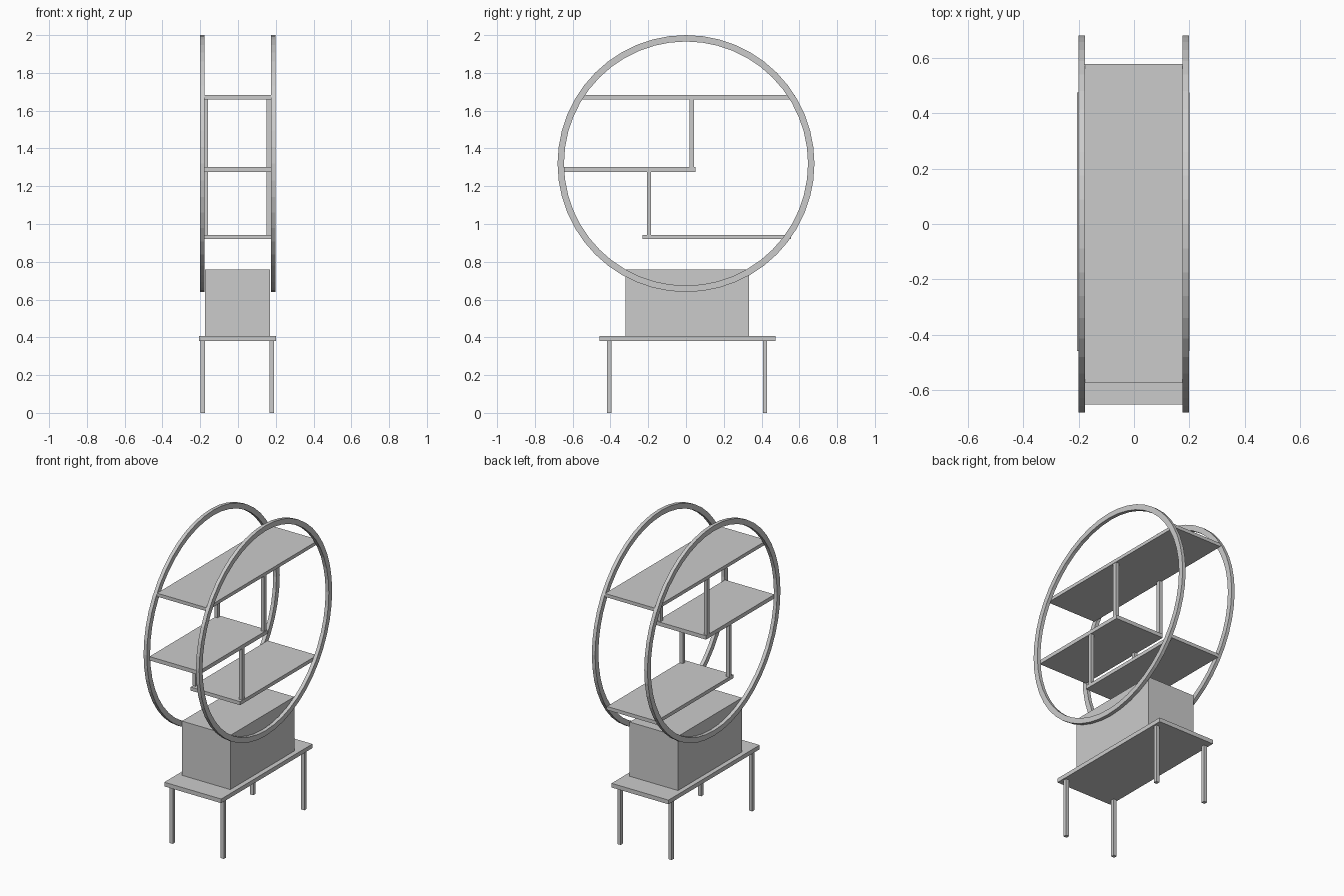
import bpy, bmesh, math
from mathutils import Matrix

if "Cube" in bpy.data.objects:
    bpy.data.objects.remove(bpy.data.objects["Cube"])


def box(name, x, y, z):
    """Box from (min, max) ranges on each axis."""
    bm = bmesh.new()
    bmesh.ops.create_cube(bm, size=1)
    for v in bm.verts:
        v.co = [(r[0] + r[1]) / 2 + c * (r[1] - r[0]) for r, c in zip((x, y, z), v.co)]
    return finish(name, bm)


def finish(name, bm):
    bmesh.ops.recalc_face_normals(bm, faces=bm.faces)
    mesh = bpy.data.meshes.new(name)
    bm.to_mesh(mesh)
    bm.free()
    ob = bpy.data.objects.new(name, mesh)
    bpy.context.collection.objects.link(ob)
    return ob


def ring(name, x0, x1, zc, r_in, r_out, n=48):
    """Flat hoop with a rectangular section, standing in the yz plane."""
    bm = bmesh.new()
    loops = []
    for i in range(n):
        a = 2 * math.pi * i / n
        loops.append([bm.verts.new((x, r * math.cos(a), zc + r * math.sin(a)))
                      for x, r in ((x0, r_in), (x1, r_in), (x1, r_out), (x0, r_out))])
    for i in range(n):
        a, b = loops[i], loops[(i + 1) % n]
        for k in range(4):
            m = (k + 1) % 4
            bm.faces.new((a[k], a[m], b[m], b[k]))
    return finish(name, bm)


# Two hoops
ring("left_hoop", -0.2, -0.177, 1.32, 0.646, 0.68)
ring("right_hoop", 0.175, 0.198, 1.32, 0.646, 0.68)

# Shelves between the hoops
shelf_x = (-0.178, 0.176)
box("top_shelf", shelf_x, (-0.574, 0.577), (1.66, 1.682))
box("middle_shelf", shelf_x, (-0.651, 0.05), (1.276, 1.301))
box("lower_shelf", shelf_x, (-0.23, 0.557), (0.92, 0.943))

# Posts joining the shelves
for side, x in (("left", (-0.181, -0.159)), ("right", (0.152, 0.174))):
    box(side + "_upper_post", x, (0.018, 0.043), (1.301, 1.66))
    box(side + "_lower_post", x, (-0.206, -0.184), (0.943, 1.276))

# Cabinet block on the table
box("cabinet", (-0.176, 0.17), (-0.321, 0.333), (0.407, 0.758))

# Table top and legs
box("table_top", (-0.206, 0.201), (-0.459, 0.474), (0.38, 0.407))
for side, x in (("left", (-0.198, -0.175)), ("right", (0.167, 0.19))):
    box(side + "_front_leg", x, (-0.417, -0.394), (0, 0.38))
    box(side + "_back_leg", x, (0.407, 0.43), (0, 0.38))
